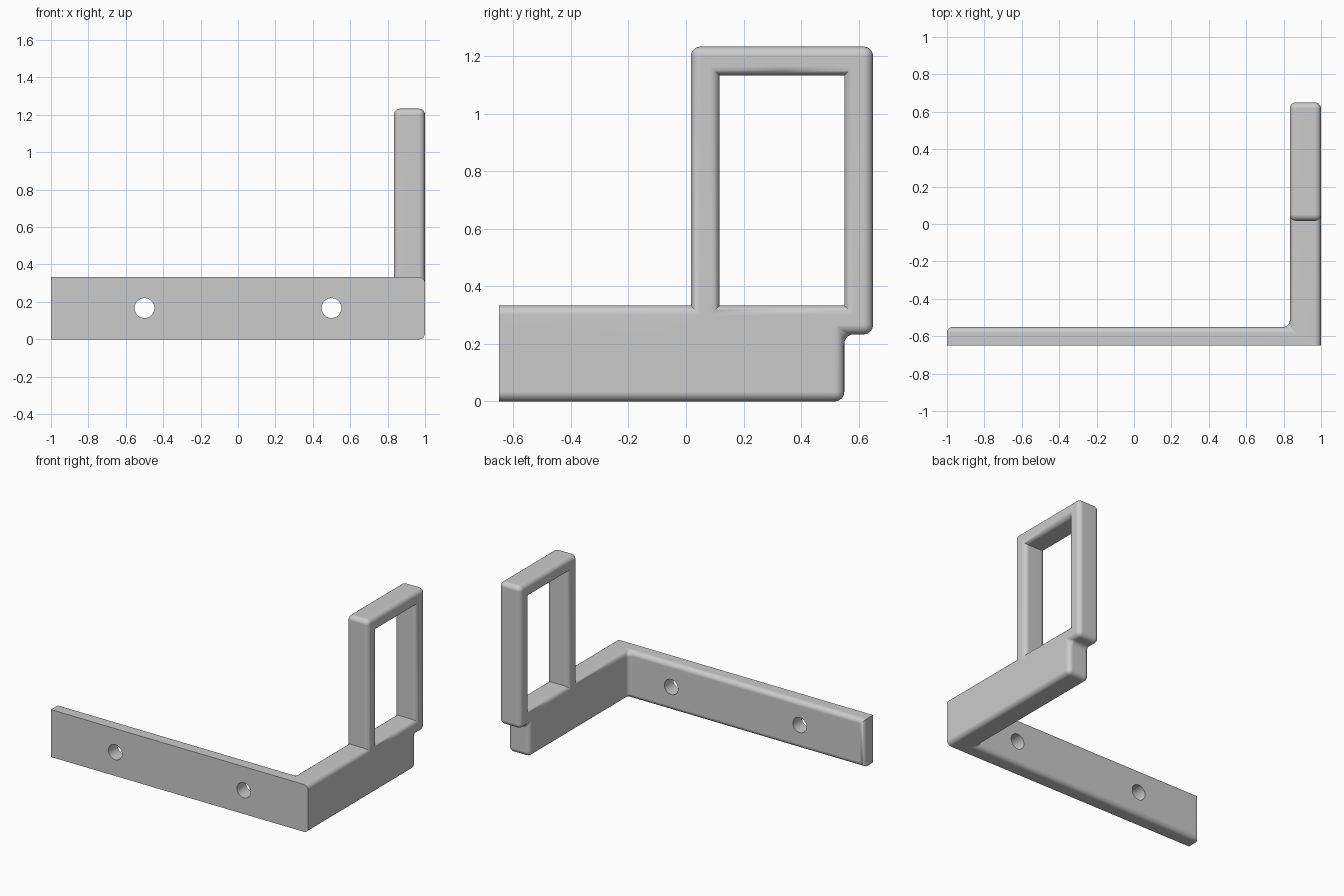
import bpy, bmesh, math
from mathutils import Vector

cube = bpy.data.objects.get("Cube")
if cube:
    bpy.data.objects.remove(cube, do_unlink=True)

grey = bpy.data.materials.new("plain grey")
grey.use_nodes = True
colour = (0.6, 0.6, 0.6, 1)
grey.diffuse_color = colour
grey.node_tree.nodes["Principled BSDF"].inputs["Base Color"].default_value = colour

ROUND = 0.033
FRONT, PLATE_BACK, ARM_BACK, FRAME_BACK = -0.65, -0.55, 0.55, 0.65
ARM_IN, ARM_TOP, LIP, TOP = 0.833, 0.333, 0.233, 1.233
FRAME_FRONT, MID = 0.017, 0.333
OPEN_FRONT, OPEN_TOP = 0.117, 1.133

# Grid lines shared by the mounting plate, side arm and upright frame
xs = [-1, ARM_IN, 1]
ys = [FRONT, PLATE_BACK, FRAME_FRONT, OPEN_FRONT, MID, ARM_BACK, FRAME_BACK]
zs = [0, LIP, ARM_TOP, OPEN_TOP, TOP]


def solid(x, y, z):
    plate = y < PLATE_BACK and z < ARM_TOP
    arm = x > ARM_IN and y < ARM_BACK and z < ARM_TOP
    frame = x > ARM_IN and y > FRAME_FRONT and z > LIP
    opening = OPEN_FRONT < y < ARM_BACK and ARM_TOP < z < OPEN_TOP
    return plate or arm or (frame and not opening)


def build_body():
    bm = bmesh.new()
    axes = (xs, ys, zs)
    cells = {}
    for i in range(len(xs) - 1):
        for j in range(len(ys) - 1):
            for k in range(len(zs) - 1):
                mid = [(a[n] + a[n + 1]) / 2 for a, n in zip(axes, (i, j, k))]
                cells[i, j, k] = solid(*mid)
    verts = {}

    def vert(key):
        if key not in verts:
            verts[key] = bm.verts.new([a[n] for a, n in zip(axes, key)])
        return verts[key]

    # Skin the filled cells
    for cell, filled in cells.items():
        for axis in range(3):
            for side in (0, 1):
                near = list(cell)
                near[axis] += 2 * side - 1
                if not filled or cells.get(tuple(near)):
                    continue
                u, v = (axis + 1) % 3, (axis + 2) % 3
                ring = []
                for du, dv in ((0, 0), (1, 0), (1, 1), (0, 1)):
                    key = list(cell)
                    key[axis] += side
                    key[u] += du
                    key[v] += dv
                    ring.append(vert(tuple(key)))
                bm.faces.new(ring if side else ring[::-1])
    bm.normal_update()

    # Merge flat regions, keeping a seam around the opening on the sides
    groups = {}
    for f in bm.faces:
        c = f.calc_center_median()
        key = (*(round(n) for n in f.normal), round(c.dot(f.normal), 3),
               abs(f.normal.x) > 0.5 and c.y < MID)
        groups.setdefault(key, []).append(f)
    for faces in groups.values():
        bmesh.ops.dissolve_faces(bm, faces=faces, use_verts=False)
    spare = [v for v in bm.verts if len(v.link_edges) == 2]
    bmesh.ops.dissolve_verts(bm, verts=spare)
    bm.normal_update()

    # Round every edge except the wall side, plate end and opening corners
    def rounded(e):
        a, b = (v.co for v in e.verts)
        c, d = (a + b) / 2, (b - a).normalized()
        if e.calc_face_angle(0) < 0.1 or c.y < FRONT + 0.01:
            return False
        if abs(d.y) > 0.9 and c.x < 0:
            return False
        inner = 0 < c.y < 0.6 and 0.3 < c.z < 1.2
        return not (abs(d.x) > 0.9 and inner)

    bmesh.ops.bevel(bm, geom=[e for e in bm.edges if rounded(e)], offset=ROUND,
                    offset_type='OFFSET', segments=6, profile=0.5,
                    affect='EDGES', clamp_overlap=False)
    bmesh.ops.recalc_face_normals(bm, faces=bm.faces[:])
    mesh = bpy.data.meshes.new("bracket_body")
    bm.to_mesh(mesh)
    bm.free()
    mesh.materials.append(grey)
    obj = bpy.data.objects.new("bracket_body", mesh)
    bpy.context.collection.objects.link(obj)
    return obj


body = build_body()

# Screw holes through the plate
for x in (-0.5, 0.5):
    bpy.ops.mesh.primitive_cylinder_add(vertices=48, radius=0.053, depth=0.4,
                                        location=(x, -0.6, 0.167),
                                        rotation=(math.pi / 2, 0, 0))
    cutter = bpy.context.object
    cutter.name = "screw_hole_cutter"
    cutter.hide_render = True
    cutter.data.materials.append(grey)
    bpy.ops.object.select_all(action='DESELECT')
    body.select_set(True)
    bpy.context.view_layer.objects.active = body
    cut = body.modifiers.new("screw_hole", 'BOOLEAN')
    cut.operation = 'DIFFERENCE'
    cut.solver = 'EXACT'
    cut.object = cutter
    bpy.ops.object.modifier_apply(modifier=cut.name)
    bpy.data.objects.remove(cutter, do_unlink=True)

# Smooth roundings with flat main faces
bpy.ops.object.shade_smooth_by_angle(angle=math.radians(35))
weighted = body.modifiers.new("flat_faces", 'WEIGHTED_NORMAL')
weighted.keep_sharp = True
